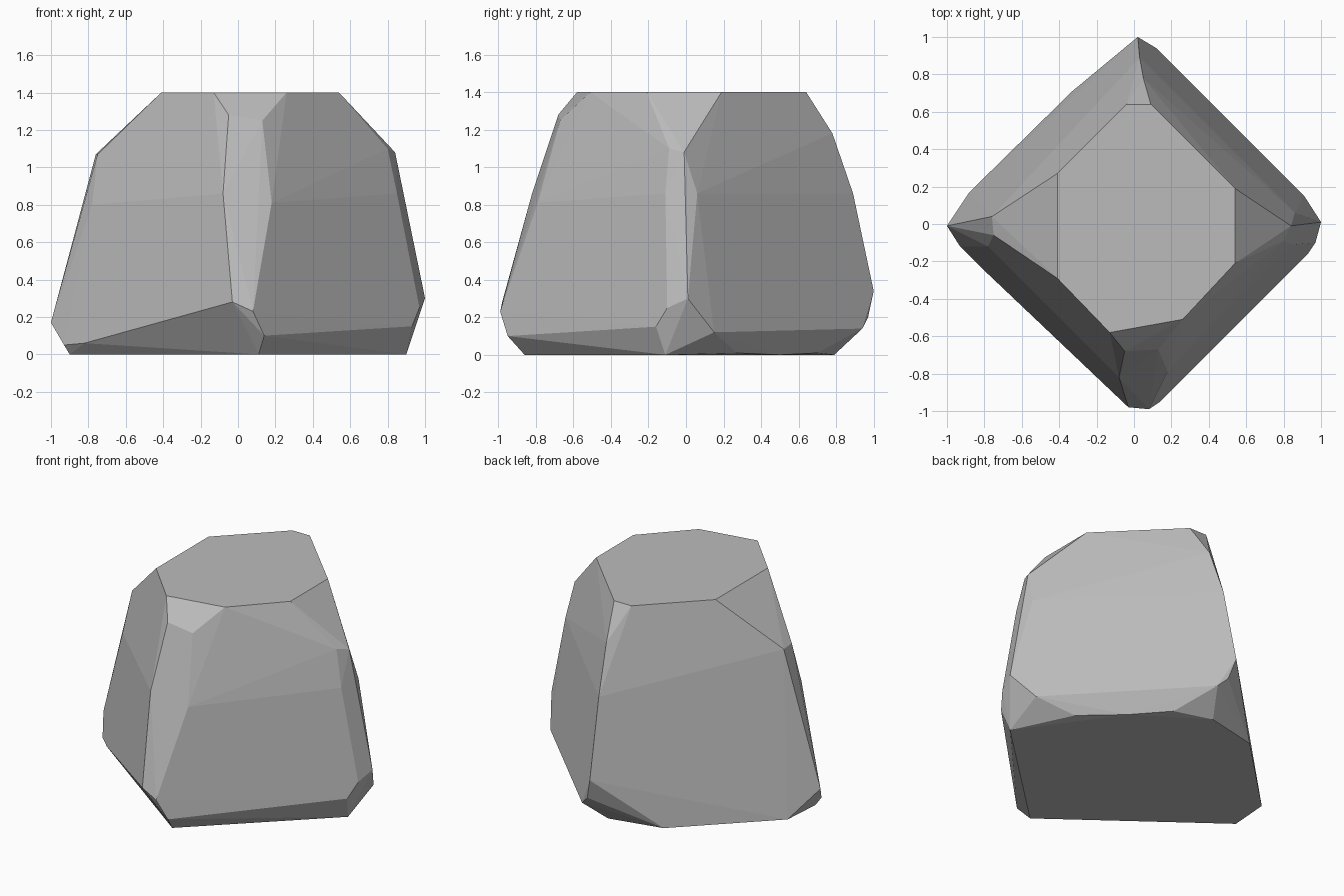
import bpy
import bmesh

default_cube = bpy.data.objects.get("Cube")
if default_cube:
    bpy.data.objects.remove(default_cube, do_unlink=True)


def make_material(name, grey):
    """Create one flat, matte grey material."""
    material = bpy.data.materials.new(name)
    material.use_nodes = True
    colour = (grey, grey, grey, 1.0)
    material.diffuse_color = colour
    shader = material.node_tree.nodes["Principled BSDF"]
    shader.inputs["Base Color"].default_value = colour
    shader.inputs["Roughness"].default_value = 0.9
    return material


def hull_object(name, ridges, material):
    """Wrap a faceted stone skin around a set of corner ridges."""
    bm = bmesh.new()
    for ridge in ridges:
        for point in ridge:
            bm.verts.new(point)
    result = bmesh.ops.convex_hull(bm, input=bm.verts[:])
    loose = {item for item in result["geom_interior"] + result["geom_unused"]
             if isinstance(item, bmesh.types.BMVert)}
    bmesh.ops.delete(bm, geom=list(loose), context="VERTS")
    bmesh.ops.recalc_face_normals(bm, faces=bm.faces[:])
    # Merge triangles that lie in one plane into broad flat facets
    bmesh.ops.dissolve_limit(bm, angle_limit=0.02, verts=bm.verts[:], edges=bm.edges[:])
    mesh = bpy.data.meshes.new(name)
    bm.to_mesh(mesh)
    bm.free()
    mesh.materials.append(material)
    for polygon in mesh.polygons:
        polygon.use_smooth = False
    stone = bpy.data.objects.new(name, mesh)
    bpy.context.collection.objects.link(stone)
    return stone


# Front ridge: two chipped lines running from the top to the ground
front_ridge_a = [(-.13, -.58, 1.4), (-.05, -.68, 1.28), (-.08, -.82, .86), (-.03, -.98, .28)]
front_ridge_b = [(.26, -.51, 1.4), (.13, -.67, 1.25), (.18, -.79, .81),
                 (.08, -.99, .23), (.14, -.95, .1), (.11, -.86, 0)]

# Ridge on the +x corner, with its sloping top chip
left_ridge = [(.54, -.21, 1.4), (.54, .19, 1.4), (.84, -.01, 1.08), (.8, -.09, 1.1),
              (.85, -.11, .86), (.86, .06, .86), (1, .01, .3), (.97, -.1, .25),
              (.93, -.16, .15), (.91, .15, .12), (.9, -.11, 0)]

# Narrow back ridge
back_ridge = [(.09, .64, 1.4), (-.04, .64, 1.4), (.05, .78, 1.18), (.03, .89, .86),
              (.02, 1, .34), (.06, .97, .2), (.12, .94, .14), (.03, .79, 0)]

# Ridge on the -x corner
right_ridge = [(-.41, .27, 1.4), (-.41, -.29, 1.4), (-.76, .04, 1.07), (-.75, -.06, 1.07),
               (-.78, -.12, .8), (-1, -.01, .17), (-.93, -.12, .05), (-.82, -.23, .06),
               (-.9, -.1, 0)]

# Undercut and foot along the back faces
foot = [(.37, .69, .15), (.7, .27, .01), (.47, .5, 0), (.27, .7, .01),
        (-.33, .71, 0), (-.88, .17, 0)]

stone_grey = make_material("stone_grey", 0.5)
hull_object("boulder",
            [front_ridge_a, front_ridge_b, left_ridge, back_ridge, right_ridge, foot],
            stone_grey)
